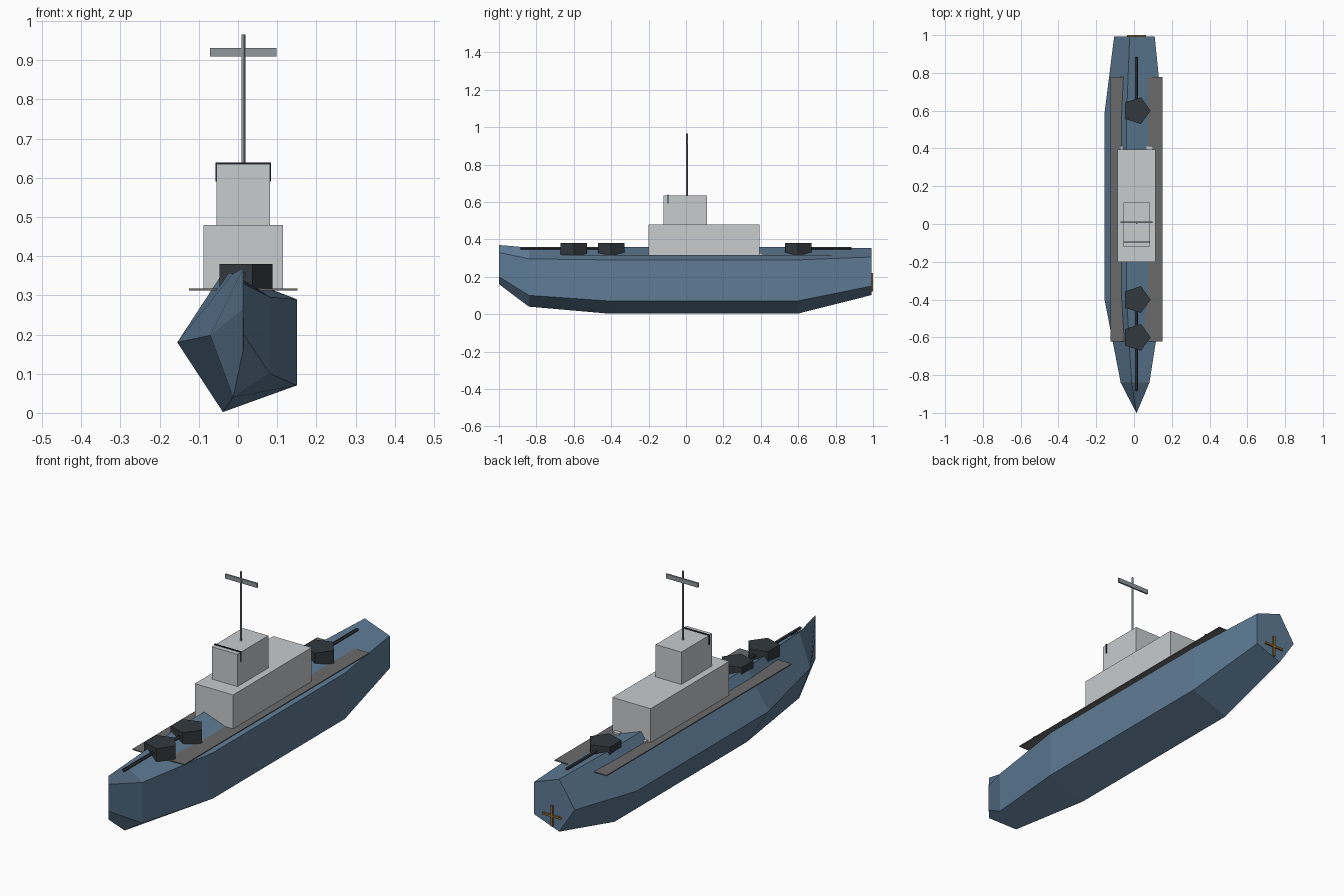
import bpy, bmesh, math
from mathutils import Matrix, Vector

cube = bpy.data.objects.get("Cube")
if cube:
    bpy.data.objects.remove(cube, do_unlink=True)

CX = 0.0136  # centreline of the ship


def material(name, *srgb):
    col = [((c / 255 + 0.055) / 1.055) ** 2.4 for c in srgb] + [1]
    m = bpy.data.materials.new(name)
    m.use_nodes = True
    m.diffuse_color = col
    m.node_tree.nodes["Principled BSDF"].inputs["Base Color"].default_value = col
    return m


hull_blue = material("hull blue", 94, 123, 149)
deck_grey = material("deck grey", 106, 106, 106)
cabin_grey = material("cabin light grey", 200, 204, 206)
gun_dark = material("gun dark grey", 50, 56, 61)
mast_grey = material("mast grey", 143, 152, 156)
window_dark = material("window dark", 28, 33, 40)
bronze = material("propeller bronze", 140, 105, 50)


def finish(name, bm, mat):
    bmesh.ops.recalc_face_normals(bm, faces=bm.faces)
    mesh = bpy.data.meshes.new(name)
    bm.to_mesh(mesh)
    bm.free()
    mesh.materials.append(mat)
    ob = bpy.data.objects.new(name, mesh)
    bpy.context.collection.objects.link(ob)
    return ob


def box(name, mat, centre, size):
    bm = bmesh.new()
    m = Matrix.Translation(Vector(centre)) @ Matrix.Diagonal((*size, 1))
    bmesh.ops.create_cube(bm, size=1, matrix=m)
    return finish(name, bm, mat)


def ring(rx, rz, turn=0):
    """Five points of an ellipse, first one at the turn angle."""
    angles = [turn + i * math.tau / 5 for i in range(5)]
    return [(rx * math.cos(a), rz * math.sin(a)) for a in angles]


def loft(name, mat, rings):
    """Skin between rings of points and cap both ends."""
    bm = bmesh.new()
    rows = [[bm.verts.new(p) for p in r] for r in rings]
    for a, b in zip(rows, rows[1:]):
        for i in range(5):
            j = (i + 1) % 5
            bm.faces.new((a[i], a[j], b[j], b[i]))
    bm.faces.new(rows[0])
    bm.faces.new(rows[-1])
    return finish(name, bm, mat)


def upright_prism(name, mat, y, r, z0, z1):
    loft(name, mat, [[(CX + u, y + v, z) for u, v in ring(r, r)] for z in (z0, z1)])


# Hull: five-sided sections, each as y, centre height, half width, half height
stations = [
    (-1.0, 0.265, 0.001, 0.11),
    (-0.84, 0.198, 0.084, 0.166),
    (-0.405, 0.18, 0.1686, 0.187),
    (0.595, 0.18, 0.1686, 0.187),
    (0.993, 0.228, 0.1186, 0.132),
]
loft("hull", hull_blue, [[(CX + u, y, z + v) for u, v in ring(rx, rz, math.pi)]
                         for y, z, rx, rz in stations])

# Side decks
box("deck", deck_grey, (CX, 0.078, 0.315), (0.276, 1.4, 0.005))

# Superstructure
box("lower_cabin", cabin_grey, (CX, 0.096, 0.398), (0.203, 0.595, 0.164))
box("bridge", cabin_grey, (CX, -0.004, 0.557), (0.136, 0.234, 0.156))
box("bridge_window", window_dark, (CX, -0.096, 0.615), (0.141, 0.006, 0.048))
for side, word in ((-1, "right"), (1, "left")):
    box("rear_fitting_" + word, cabin_grey, (CX + side * 0.07, 0.4, 0.32), (0.034, 0.024, 0.012))

# Mast and crossarm
upright_prism("mast", mast_grey, 0.005, 0.005, 0.63, 0.965)
box("mast_crossarm", mast_grey, (CX, 0.008, 0.92), (0.17, 0.008, 0.021))

# Gun turrets, each with a barrel pointing to its own end of the ship
for name, y, way in (("front", -0.6, -1), ("middle", -0.4, -1), ("rear", 0.6, 1)):
    upright_prism(name + "_turret", gun_dark, y, 0.0745, 0.317, 0.38)
    loft(name + "_barrel", gun_dark,
         [[(CX + u, end, 0.352 + v) for u, v in ring(0.0075, 0.0075)]
          for end in (y, y + way * 0.285)])

# Propeller blades
box("propeller_upright_blade", bronze, (CX, 0.995, 0.17), (0.01, 0.01, 0.1))
box("propeller_cross_blade", bronze, (CX, 0.995, 0.17), (0.1, 0.01, 0.01))
